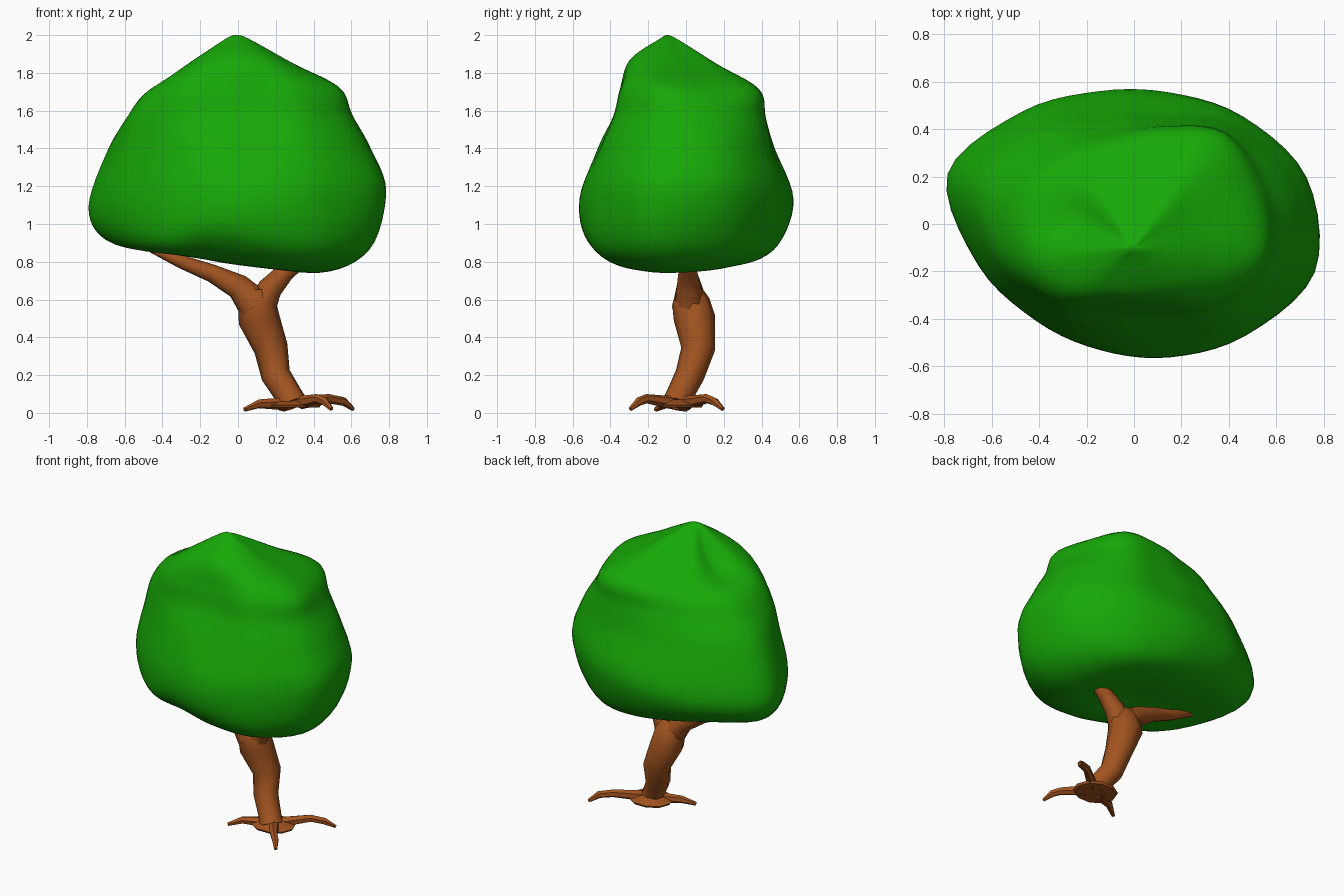
import bpy, bmesh, math
from mathutils import Vector

if "Cube" in bpy.data.objects:
    bpy.data.objects.remove(bpy.data.objects["Cube"])


def material(name, rgb):
    m = bpy.data.materials.new(name)
    m.diffuse_color = (*rgb, 1)
    m.use_nodes = True
    m.node_tree.nodes["Principled BSDF"].inputs["Base Color"].default_value = m.diffuse_color
    return m


LEAF = material("leaf_green", (0.008, 0.39, 0.002))
BARK = material("bark_brown", (0.36, 0.088, 0.014))


def loft(name, rings, mat, angle):
    """Skin a stack of closed rings and cap both ends."""
    bm = bmesh.new()
    rows = [[bm.verts.new(p) for p in ring] for ring in rings]
    n = len(rows[0])
    for a, b in zip(rows, rows[1:]):
        for i in range(n):
            j = (i + 1) % n
            bm.faces.new((a[i], a[j], b[j], b[i]))
    bm.faces.new(rows[0][::-1])
    bm.faces.new(rows[-1])
    bmesh.ops.recalc_face_normals(bm, faces=bm.faces)
    me = bpy.data.meshes.new(name)
    bm.to_mesh(me)
    bm.free()
    me.materials.append(mat)
    ob = bpy.data.objects.new(name, me)
    bpy.context.collection.objects.link(ob)
    bpy.ops.object.select_all(action='DESELECT')
    ob.select_set(True)
    bpy.context.view_layer.objects.active = ob
    bpy.ops.object.shade_smooth_by_angle(angle=math.radians(angle))
    return ob


def tube(name, path, sides=8):
    """Tapered limb along (x, y, z, radius) points."""
    pts = [Vector(p[:3]) for p in path]
    up, u = None, None
    rings = []
    for i, p in enumerate(pts):
        t = (pts[min(i + 1, len(pts) - 1)] - pts[max(i - 1, 0)]).normalized()
        if up is None:
            u = t.orthogonal().normalized()
        else:
            u = up.rotation_difference(t) @ u
        up = t
        v = t.cross(u)
        rings.append([p + path[i][3] * (u * math.cos(a) + v * math.sin(a))
                      for a in (math.tau * k / sides for k in range(sides))])
    return loft(name, rings, BARK, 50)


def catmull(a, b, c, d, t):
    return 0.5 * (2 * b + (c - a) * t + (2 * a - 5 * b + 4 * c - d) * t * t
                  + (3 * b - a - 3 * c + d) * t ** 3)


def refine(seq, steps, closed):
    """Smooth a sequence of points through its control points."""
    n = len(seq)
    at = (lambda i: seq[i % n]) if closed else (lambda i: seq[max(0, min(n - 1, i))])
    out = [catmull(at(i - 1), at(i), at(i + 1), at(i + 2), k / steps)
           for i in range(n if closed else n - 1) for k in range(steps)]
    return out if closed else out + [seq[-1]]


# Canopy: radii every 30 degrees, starting at 15 degrees
WIDE = [.755, .645, .575, .58, .67, .815, .68, .58, .55, .58, .665, .79]
LOW_T = [.86, .86, .86, .86, .88, .88, .89, .93, .92, .92, .93, .90]
LOW_Z = [.87, .86, .88, .91, .94, .92, .89, .89, .93, .90, .86, .865]
MID = [.69, .59, .48, .48, .575, .70, .62, .52, .475, .475, .59, .70]
NECK = [.595, .55, .435, .41, .48, .58, .575, .48, .395, .395, .51, .61]
SHOULDER = [.50, .51, .39, .34, .38, .46, .49, .45, .36, .36, .46, .55]
CROWN_T = [.5, .55, .5, .5, .5, .5, .7, .75, .78, .78, .65, .55]
CROWN_Z = [1.86, 1.85, 1.85, 1.85, 1.85, 1.79, 1.80, 1.83, 1.86, 1.87, 1.86, 1.85]


def outline(radii, scale, z, tilt_x, tilt_y=0.0):
    ring = []
    for i, r in enumerate(radii):
        a = math.radians(15 + 30 * i)
        x, y = scale * r * math.cos(a), scale * r * math.sin(a)
        ring.append(Vector((x, y, z + tilt_x * x + tilt_y * y)))
    return ring


peak = Vector((0, -0.1, 2.0))
low = outline([r * t for r, t in zip(WIDE, LOW_T)], 1, 0, 0)
for p, z in zip(low, LOW_Z):
    p.z = z
shoulder = outline(SHOULDER, 1, 1.71, 0.02)
crown = [peak.lerp(p, t) for p, t in zip(shoulder, CROWN_T)]
for p, z in zip(crown, CROWN_Z):
    p.z = z
tip = [peak.lerp(p, 0.2) for p in crown]
for p in tip:
    p.z = 1.98
levels = [
    outline(WIDE, 0.006, 0.81, 0),
    outline(WIDE, 0.55, 0.80, -0.13, 0.04),
    low,
    outline(WIDE, 1.0, 1.13, 0.05),
    outline(MID, 1.0, 1.40, 0.0),
    outline(NECK, 1.0, 1.57, 0.0),
    shoulder,
    crown,
    tip,
    [peak.lerp(p, 0.02) for p in tip],
]
columns = [refine(list(col), 6, False) for col in zip(*levels)]
rings = [refine(list(row), 5, True) for row in zip(*columns)]
loft("canopy", rings, LEAF, 80)

# Crooked trunk and forked branches
tube("trunk", [(.29, -.05, .045, .08), (.27, -.035, .09, .072), (.20, .02, .20, .078),
               (.175, .065, .34, .09), (.11, .045, .50, .11), (.10, .025, .59, .10),
               (.095, .015, .66, .065)])
tube("left_branch", [(.09, .02, .57, .095), (.0, .015, .67, .068), (-.14, .01, .74, .048),
                     (-.30, 0, .80, .036), (-.48, 0, .88, .02)])
tube("right_branch", [(.12, .02, .55, .08), (.17, .015, .66, .065), (.25, .01, .745, .05),
                      (.37, .01, .83, .03)])

# Root plate and clawed roots
plate = [[Vector((.29 + r * math.cos(a), -.03 + .85 * r * math.sin(a), z))
          for a in (math.tau * k / 10 for k in range(10))]
         for r, z in ((.14, .028), (.15, .042), (.08, .07))]
loft("root_plate", plate, BARK, 50)
roots = {
    "left_root": [(.25, -.05, .048), (.11, -.11, .048), (.035, -.16, .018)],
    "right_root": [(.34, .0, .055), (.48, .11, .075), (.56, .15, .06), (.61, .195, .02)],
    "front_root": [(.33, -.08, .055), (.42, -.21, .075), (.46, -.25, .06), (.495, -.295, .02)],
}
for name, pts in roots.items():
    widths = [.035, .024, .012] if len(pts) == 3 else [.035, .025, .023, .011]
    tube(name, [(*p, w) for p, w in zip(pts, widths)], 6)
